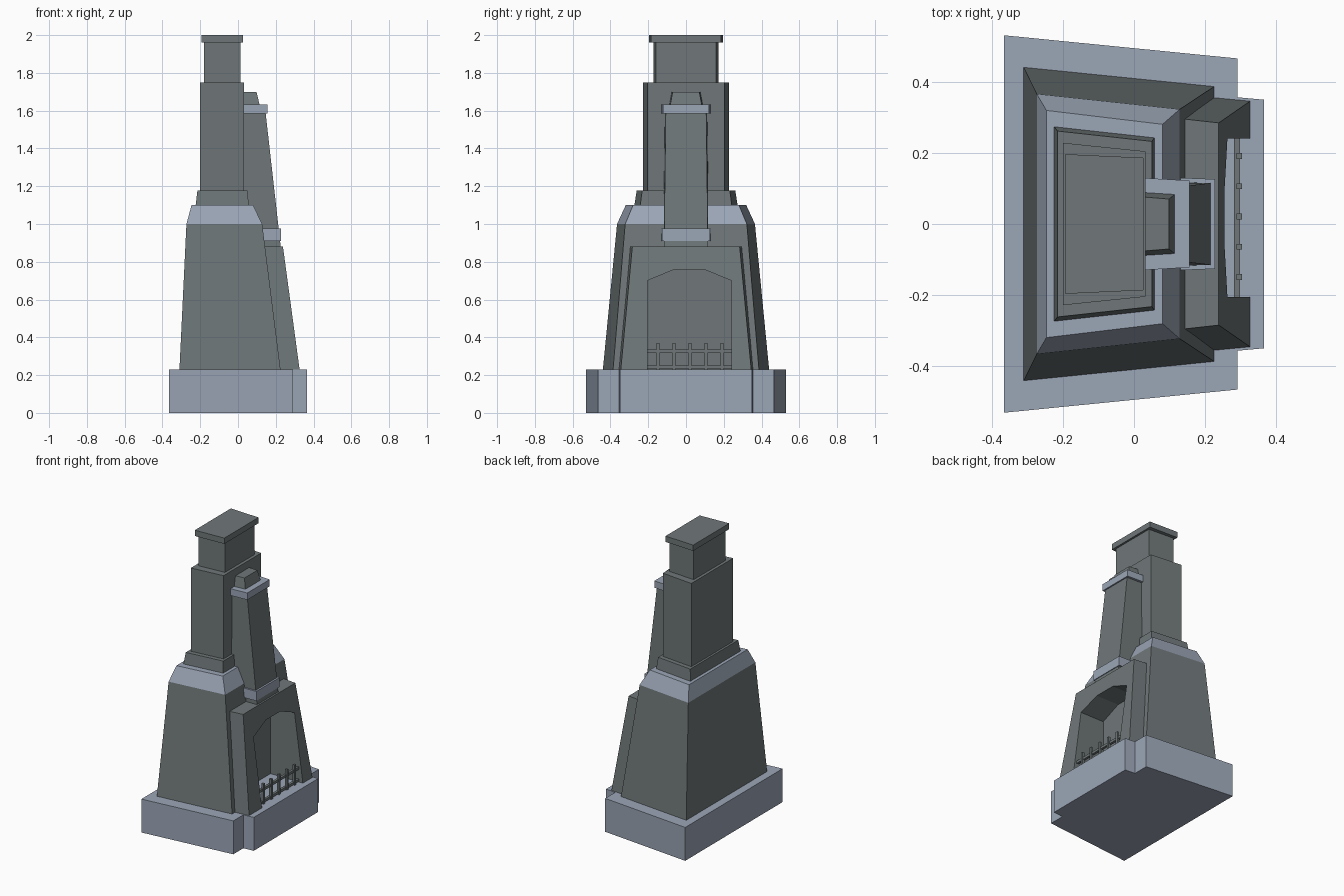
import bpy, bmesh

if "Cube" in bpy.data.objects:
    bpy.data.objects.remove(bpy.data.objects["Cube"])


def material(name, rgb):
    m = bpy.data.materials.new(name)
    m.diffuse_color = (*rgb, 1)
    m.use_nodes = True
    m.node_tree.nodes["Principled BSDF"].inputs["Base Color"].default_value = m.diffuse_color
    return m


STONE = material("dark_stone", (0.16, 0.185, 0.19))
TRIM = material("light_trim", (0.33, 0.38, 0.47))


def loft(name, rings, mat):
    """Solid skinned through rings with equal point counts."""
    bm = bmesh.new()
    loops = [[bm.verts.new(p) for p in r] for r in rings]
    n = len(loops[0])
    for a, b in zip(loops, loops[1:]):
        for i in range(n):
            j = (i + 1) % n
            bm.faces.new((a[i], a[j], b[j], b[i]))
    bm.faces.new(loops[0][::-1])
    bm.faces.new(loops[-1])
    bmesh.ops.recalc_face_normals(bm, faces=bm.faces)
    me = bpy.data.meshes.new(name)
    bm.to_mesh(me)
    bm.free()
    me.materials.append(mat)
    ob = bpy.data.objects.new(name, me)
    bpy.context.collection.objects.link(ob)
    return ob


def ring(z, xb, xf, yb, yf, yc=0):
    """Trapezoid ring: back/front x, half widths at back/front."""
    return [(xb, yc - yb, z), (xf, yc - yf, z), (xf, yc + yf, z), (xb, yc + yb, z)]


def block(name, z0, z1, bottom, top=None, mat=STONE, yc=0):
    return loft(name, [ring(z0, *bottom, yc), ring(z1, *(top or bottom), yc)], mat)


# Stepped plinth
half = [(-0.365, 0.53), (0.29, 0.465), (0.29, 0.356), (0.365, 0.349)]
outline = half + [(x, -y) for x, y in reversed(half)]
loft("plinth", [[(x, y, z) for x, y in outline] for z in (0, 0.23)], TRIM)

# Main body, shoulder and chimney stack
body = block("main_body", 0.23, 1.0, (-0.31, 0.225, 0.44, 0.386), (-0.273, 0.128, 0.365, 0.322))
block("shoulder", 1.0, 1.1, (-0.273, 0.128, 0.365, 0.322), (-0.246, 0.08, 0.319, 0.28), TRIM)
block("stack_collar", 1.1, 1.177, (-0.224, 0.057, 0.273, 0.242), (-0.215, 0.05, 0.261, 0.232))
block("stack_lower", 1.177, 1.75, (-0.2, 0.033, 0.228, 0.204))
block("stack_upper", 1.75, 1.96, (-0.18, 0.012, 0.173, 0.16))
block("stack_cap", 1.96, 2.0, (-0.192, 0.026, 0.196, 0.186))

# Firebox with a leaning front
firebox = block("firebox", 0.23, 0.88, (0.04, 0.326, 0.372, 0.345), (0.04, 0.238, 0.306, 0.284))

# Arched opening cut through firebox and body
arch = [(-0.205, 0.1), (0.24, 0.1), (0.24, 0.70), (0.095, 0.76), (-0.06, 0.76), (-0.205, 0.70)]
cutter = loft("opening_cutter", [[(x, y, z) for y, z in arch] for x in (0.08, 0.5)], STONE)
for ob in (body, firebox):
    mod = ob.modifiers.new("opening", 'BOOLEAN')
    mod.operation = 'DIFFERENCE'
    mod.solver = 'EXACT'
    mod.object = cutter
    with bpy.context.temp_override(object=ob, active_object=ob):
        bpy.ops.object.modifier_apply(modifier=mod.name)
bpy.data.objects.remove(cutter)

# Grate
for i, z in enumerate((0.235, 0.318)):
    block(f"grate_rail_{i + 1}", z, z + 0.017, (0.281, 0.298, 0.2225, 0.2225), yc=0.0175)
for i in range(5):
    block(f"grate_bar_{i + 1}", 0.23, 0.37, (0.288, 0.304, 0.008, 0.008), yc=-0.149 + i * 0.085)

# Front flue with bands and tip
block("flue_foot", 0.87, 0.92, (0.02, 0.227, 0.118, 0.116), (0.02, 0.222, 0.118, 0.116))
block("flue_lower_band", 0.91, 0.975, (0.02, 0.228, 0.134, 0.126), mat=TRIM)
block("flue", 0.97, 1.59, (0.0, 0.216, 0.12, 0.115), (0.0, 0.146, 0.113, 0.107))
block("flue_upper_band", 1.585, 1.632, (0.0, 0.156, 0.131, 0.122), mat=TRIM)
block("flue_tip", 1.632, 1.70, (0.0, 0.114, 0.09, 0.083), (0.0, 0.098, 0.078, 0.07))
